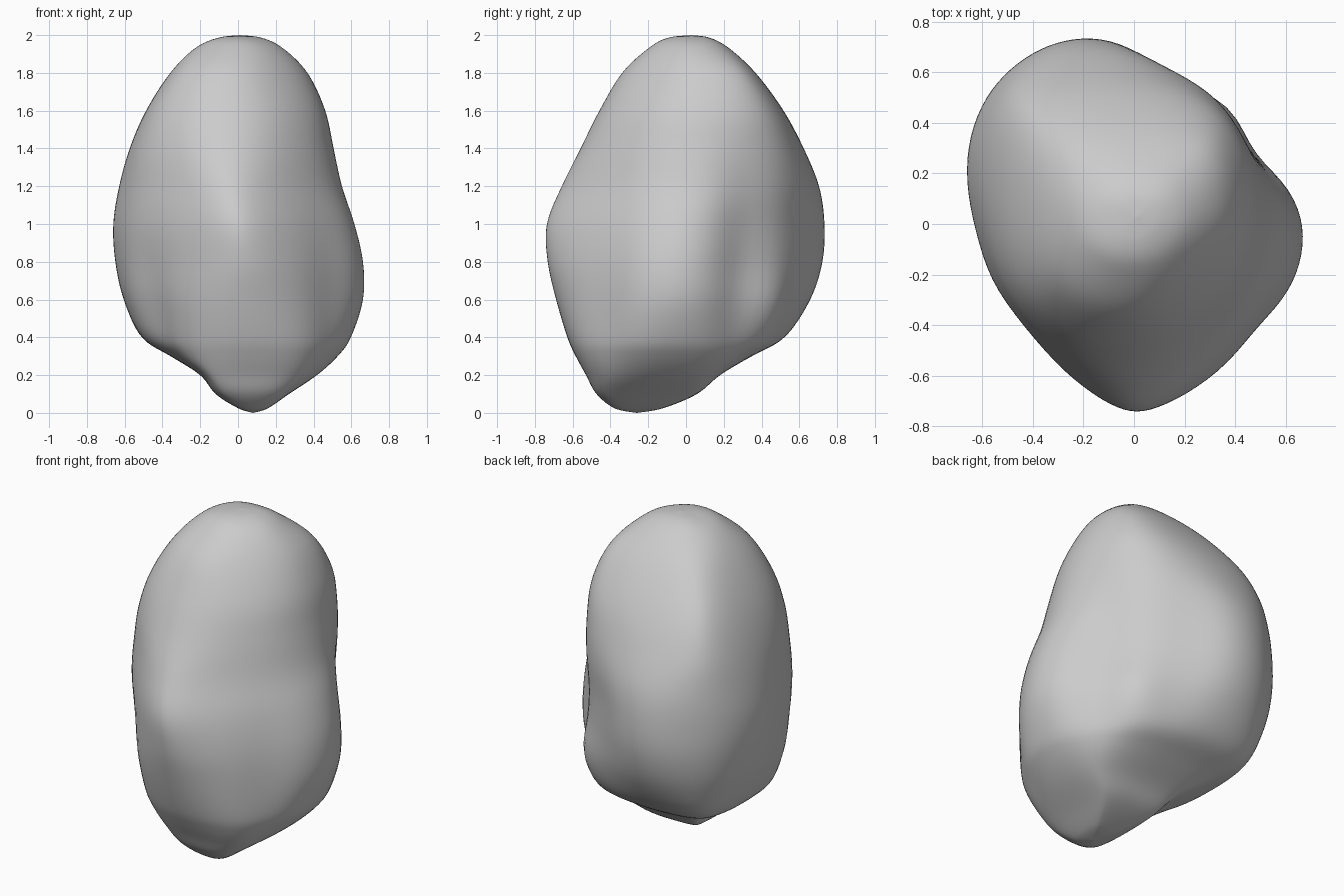
import bpy, bmesh, math
from mathutils import Vector

# Levels: z, then reach from the axis in eight directions (+x, +x+y, +y, -x+y, -x, -x-y, -y, +x-y)
LEVELS = [(0.0, 0.08, -0.127, -0.26, -0.24, -0.08, 0.127, 0.26, 0.24),
          (0.025, 0.16, 0.01, -0.12, -0.10, 0.0, 0.24, 0.38, 0.35),
          (0.1, 0.27, 0.19, 0.06, 0.10, 0.12, 0.37, 0.475, 0.47),
          (0.2, 0.42, 0.34, 0.18, 0.23, 0.20, 0.45, 0.53, 0.56),
          (0.3, 0.53, 0.46, 0.35, 0.43, 0.36, 0.52, 0.585, 0.62),
          (0.4, 0.60, 0.53, 0.53, 0.63, 0.52, 0.57, 0.63, 0.65),
          (0.6, 0.665, 0.58, 0.67, 0.73, 0.62, 0.61, 0.69, 0.66),
          (0.8, 0.665, 0.59, 0.735, 0.775, 0.665, 0.615, 0.735, 0.65),
          (1.0, 0.62, 0.59, 0.745, 0.78, 0.675, 0.61, 0.74, 0.61),
          (1.2, 0.555, 0.595, 0.715, 0.76, 0.64, 0.585, 0.66, 0.54),
          (1.4, 0.51, 0.58, 0.63, 0.71, 0.58, 0.555, 0.56, 0.485),
          (1.6, 0.465, 0.54, 0.52, 0.605, 0.49, 0.49, 0.46, 0.42),
          (1.8, 0.37, 0.43, 0.37, 0.42, 0.36, 0.37, 0.34, 0.31),
          (1.93, 0.24, 0.26, 0.23, 0.24, 0.23, 0.22, 0.20, 0.20),
          (1.985, 0.13, 0.15, 0.13, 0.13, 0.11, 0.11, 0.10, 0.10),
          (2.0, 0.01, 0.028, 0.03, 0.014, -0.01, -0.028, -0.03, -0.014)]

# Local dents and bumps: centre, width, height, amount
LUMPS = [((-0.44, -0.35, 0.55), 0.16, 0.36, -0.07),
         ((-0.63, -0.04, 0.85), 0.22, 0.50, -0.035),
         ((0.14, 0.69, 0.85), 0.24, 0.55, -0.05),
         ((0.47, 0.31, 0.80), 0.17, 0.50, -0.06),
         ((0.38, 0.42, 0.56), 0.14, 0.20, 0.05),
         ((0.47, -0.40, 0.55), 0.14, 0.50, -0.025)]

SUB = 12   # points per side of a section
STEP = 8   # rings per level gap


def spline(pts, i, f):
    """Catmull-Rom value a fraction f past level i."""
    pick = lambda k: pts[max(0, min(len(pts) - 1, k))]
    return [0.5 * (2 * b + (c - a) * f + (2 * a - 5 * b + 4 * c - d) * f * f
                   + (3 * b - a - 3 * c + d) * f ** 3)
            for a, b, c, d in zip(pick(i - 1), pick(i), pick(i + 1), pick(i + 2))]


def section(reach):
    """Rounded octagon touching all eight reach lines."""
    corners = []
    for k in range(8):
        a, b = k * math.pi / 4, (k + 1) * math.pi / 4
        h, g = reach[k], reach[(k + 1) % 8]
        s = math.sin(b - a)
        corners.append(Vector(((h * math.sin(b) - g * math.sin(a)) / s,
                               (g * math.cos(a) - h * math.cos(b)) / s)))
    pts = []
    for k in range(8):
        p, q, r = corners[k - 1], corners[k], corners[(k + 1) % 8]
        for j in range(SUB):
            t = j / SUB
            pts.append((p + q) / 2 * (1 - t) ** 2 + q * 2 * t * (1 - t) + (q + r) / 2 * t * t)
    return pts


# Loft the sections and press in the dents
bm = bmesh.new()
rings = []
for r in range((len(LEVELS) - 1) * STEP + 1):
    i = min(r // STEP, len(LEVELS) - 2)
    z, *reach = spline(LEVELS, i, r / STEP - i)
    pts = section(reach)
    mid = sum(pts, Vector((0, 0))) / len(pts)
    ring = []
    for p in pts:
        out = p - mid
        if out.length > 1e-5:
            push = 0
            for c, width, height, amount in LUMPS:
                d2 = ((p.x - c[0]) ** 2 + (p.y - c[1]) ** 2) / width ** 2 + ((z - c[2]) / height) ** 2
                push += amount * math.exp(-d2)
            p = p + out.normalized() * push
        ring.append(bm.verts.new((p.x, p.y, z)))
    rings.append(ring)
n = 8 * SUB
for a, b in zip(rings, rings[1:]):
    for k in range(n):
        bm.faces.new((a[k], a[(k + 1) % n], b[(k + 1) % n], b[k]))
bmesh.ops.remove_doubles(bm, verts=bm.verts[:], dist=0.001)
bmesh.ops.recalc_face_normals(bm, faces=bm.faces[:])
# Soften the level lines
for _ in range(6):
    bmesh.ops.smooth_vert(bm, verts=[v for v in bm.verts if 0.03 < v.co.z < 1.99], factor=0.5,
                          use_axis_x=True, use_axis_y=True, use_axis_z=True)
for f in bm.faces:
    f.smooth = True

mesh = bpy.data.meshes.new("boulder")
bm.to_mesh(mesh)
bm.free()
bpy.context.collection.objects.link(bpy.data.objects.new("boulder", mesh))
